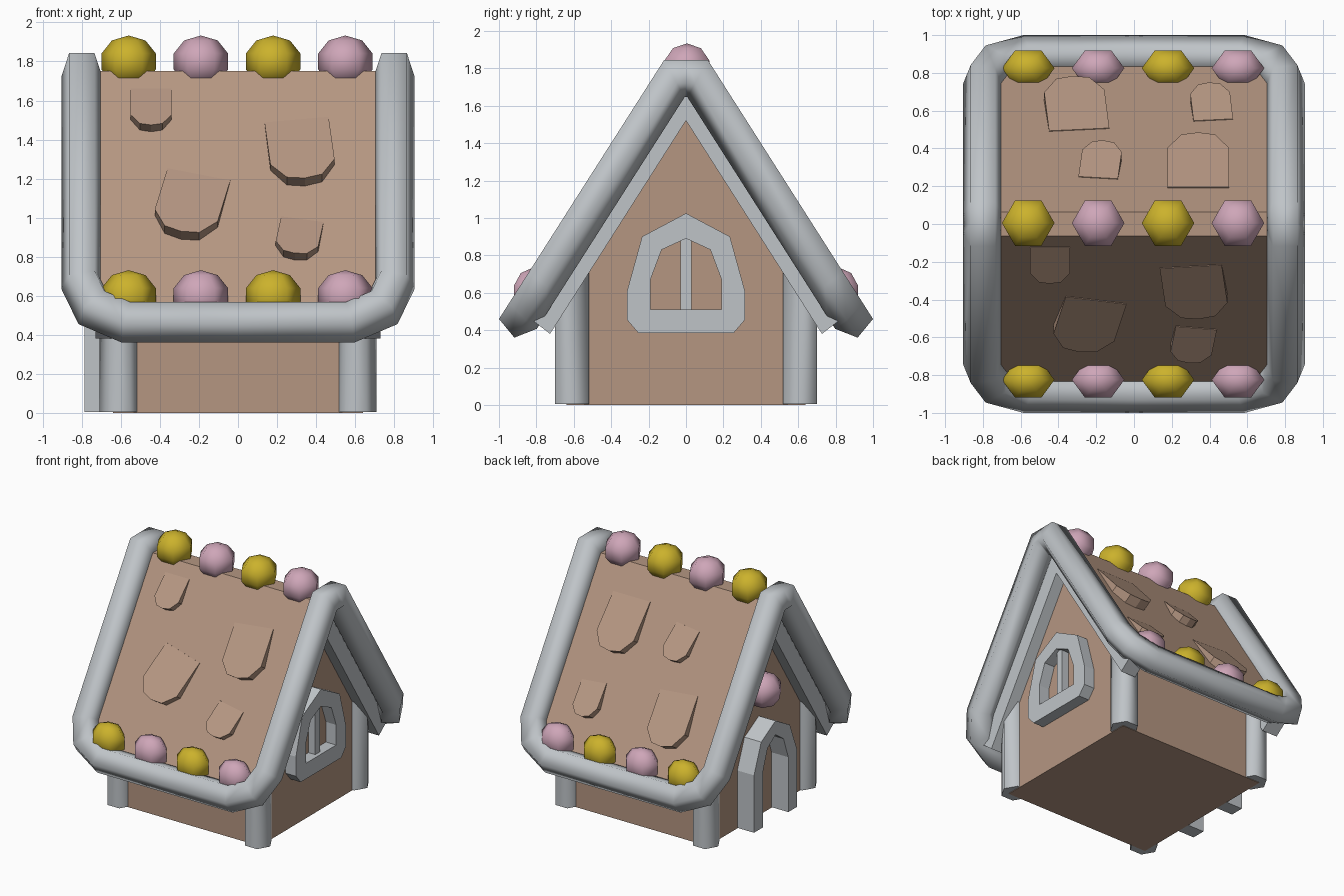
import bpy, bmesh, math
from mathutils import Vector, Matrix

cube = bpy.data.objects.get("Cube")
if cube:
    bpy.data.objects.remove(cube)


def material(name, rgb):
    m = bpy.data.materials.new(name)
    m.use_nodes = True
    m.diffuse_color = (*rgb, 1)
    m.node_tree.nodes["Principled BSDF"].inputs["Base Color"].default_value = (*rgb, 1)
    return m


BISCUIT = material("biscuit", (0.46, 0.305, 0.222))
ICING = material("grey icing", (0.52, 0.55, 0.575))
YELLOW = material("yellow sweet", (0.60, 0.445, 0.025))
PINK = material("pink sweet", (0.62, 0.38, 0.48))

# Roof slope: height = RIDGE - SLOPE * |y|
SLOPE, RIDGE = 1.568, 1.85
DOWN = Vector((0, 1, -SLOPE)).normalized()      # down the back slope
OUT = Vector((0, SLOPE, 1)).normalized()        # out of the back slope
SIXTH = Matrix.Rotation(math.radians(30), 4, "Z")
WALL = .64


def finish(name, bm, mat, smooth=False):
    bmesh.ops.recalc_face_normals(bm, faces=bm.faces)
    mesh = bpy.data.meshes.new(name)
    bm.to_mesh(mesh)
    bm.free()
    mesh.materials.append(mat)
    mesh.polygons.foreach_set("use_smooth", [smooth] * len(mesh.polygons))
    ob = bpy.data.objects.new(name, mesh)
    bpy.context.collection.objects.link(ob)
    return ob


def both(half):
    """Mirror a half outline of (y, z) points, bottom to top."""
    return half + [(-y, z) for y, z in reversed(half) if y]


def prism(name, outline, x0, x1, mat):
    bm = bmesh.new()
    face = bm.faces.new([bm.verts.new((x0, y, z)) for y, z in outline])
    ext = bmesh.ops.extrude_face_region(bm, geom=[face])
    moved = [g for g in ext["geom"] if isinstance(g, bmesh.types.BMVert)]
    bmesh.ops.translate(bm, verts=moved, vec=(x1 - x0, 0, 0))
    return finish(name, bm, mat)


def band(name, outer, inner, x0, x1, mat, closed=False):
    """Extruded strip between two outlines with equal point counts."""
    outer, inner = both(outer), both(inner)
    bm = bmesh.new()
    rings = [[bm.verts.new(p) for p in ((x0, *o), (x1, *o), (x1, *i), (x0, *i))]
             for o, i in zip(outer, inner)]
    pairs = list(zip(rings, rings[1:]))
    if closed:
        pairs.append((rings[-1], rings[0]))
    else:
        bm.faces.new(rings[0])
        bm.faces.new(rings[-1])
    for a, b in pairs:
        for k in range(4):
            n = (k + 1) % 4
            bm.faces.new((a[k], a[n], b[n], b[k]))
    return finish(name, bm, mat)


def sweet(name, loc, mat, depth=1.1):
    bm = bmesh.new()
    bmesh.ops.create_uvsphere(bm, u_segments=6, v_segments=5, radius=0.133)
    shape = Matrix.Diagonal((1.1, depth, 1, 1))
    bmesh.ops.transform(bm, matrix=Matrix.Translation(loc) @ shape @ SIXTH, verts=bm.verts)
    return finish(name, bm, mat, True)


def tile(name, cx, z_top, z_foot, width, lean, side):
    """Wedge tile, flush at the top and raised at its rounded foot."""
    length = (z_top - z_foot) / -DOWN.z
    a = math.radians(lean)
    half = width / 2
    flip = Vector((1, side, 1))
    top = Vector((cx, (RIDGE - z_top) / SLOPE, z_top))
    bm = bmesh.new()
    low, high = [], []
    for u, v in ((-1, 0), (-1, .72), (-.55, .96), (0, 1), (.55, .96), (1, .72), (1, 0)):
        x, d = u * half, v * length
        p = top + Vector((x * math.cos(a) + d * math.sin(a), 0, 0))
        p += DOWN * (d * math.cos(a) - x * math.sin(a))
        low.append(bm.verts.new((p - OUT * 0.02) * flip))
        high.append(bm.verts.new((p + OUT * (0.004 + v * (0.04 + 0.1 * width))) * flip))
    bm.faces.new(low)
    bm.faces.new(high)
    for i in range(len(low)):
        j = (i + 1) % len(low)
        bm.faces.new((low[i], low[j], high[j], high[i]))
    return finish(name, bm, BISCUIT)


# House body and roof
prism("walls", both([(WALL, 0), (WALL, 1.74 - SLOPE * WALL), (0, 1.74)]), -WALL, WALL, BISCUIT)
roof = band("roof", [(.87, .486), (.064, 1.75)], [(.8, .446), (.02, 1.67)], -.72, .72, BISCUIT)
roof.data.polygons.foreach_set("use_smooth", [True] * len(roof.data.polygons))
roof.data.set_sharp_from_angle(angle=math.radians(35))
for side, word in ((1, "left"), (-1, "right")):
    band(word + "_gable_trim", [(.83, .46), (.064, 1.69)], [(.727, .38), (.002, 1.517)],
         side * .6, side * .73, ICING)

# Corner posts, cut off under the roof slope
for sx in (1, -1):
    for sy in (1, -1):
        bm = bmesh.new()
        bmesh.ops.create_cone(bm, cap_ends=True, segments=6, radius1=.105, radius2=.105,
                              depth=1, matrix=SIXTH)
        for v in bm.verts:
            v.co.x += sx * .605
            v.co.y += sy * .61
            v.co.z = .004 if v.co.z < 0 else 1.7 - SLOPE * abs(v.co.y)
        name = ("back" if sy > 0 else "front") + ("_left" if sx > 0 else "_right") + "_post"
        post = finish(name, bm, ICING, True)
        for p in post.data.polygons:
            p.use_smooth = abs(p.normal.z) < .3

# Icing rope round the roof: a five-sided sweep of one quarter, mirrored
path = [Vector((x, y, 1.862 - SLOPE * y)) for x, y in
        ((0, .89), (.57, .89), (.735, .845), (.8, .76), (.8, .068), (.8, 0))]
path[-1].z = path[-2].z
bm = bmesh.new()
ring = []
for k in range(5):
    a = math.radians(54 + 72 * k)
    ring.append(path[0] + .11 * (DOWN * math.cos(a) + OUT * math.sin(a)))
last = [bm.verts.new(p) for p in ring]
for i in range(1, len(path)):
    step = (path[i] - path[i - 1]).normalized()
    after = (path[i + 1] - path[i]).normalized() if i + 1 < len(path) else step
    plane = (step + after).normalized()
    ring = [p + step * ((path[i] - p).dot(plane) / step.dot(plane)) for p in ring]
    new = [bm.verts.new(p) for p in ring]
    for k in range(5):
        n = (k + 1) % 5
        bm.faces.new((last[k], last[n], new[n], new[k]))
    last = new
rope = finish("roof_icing_rope", bm, ICING, True)
mirror = rope.modifiers.new("Mirror", "MIRROR")
mirror.use_axis = (True, True, False)
# Make sure the open quarter faces outward
centre = (path[0] + path[1]) / 2
first = rope.data.polygons[0]
if first.normal.dot(first.center - centre) < 0:
    rope.data.flip_normals()

# Window on one gable, door arch and sweet on the other
band("window_frame", [(.255, .385), (.315, .455), (.315, .61), (.235, .9), (0, 1.025)],
     [(.19, .51), (.19, .55), (.19, .67), (.13, .83), (0, .89)], .6, .73, ICING, True)
prism("window_bar", both([(.03, .5), (.03, .89)]), .6, .7, ICING)
band("door_arch", [(.27, .004), (.27, .46), (.18, .69), (0, .79)],
     [(.16, .004), (.16, .44), (.1, .61), (0, .68)], -.6, -.787, ICING)
sweet("door_sweet", (-.68, 0, 1.01), PINK)

# Sweets along the ridge and both eaves
for i in range(4):
    x = -.56 + .37 * i
    mat = PINK if i % 2 else YELLOW
    sweet(f"ridge_sweet_{i + 1}", (x, .005, 1.8), mat)
    for side, word in ((-1, "front"), (1, "back")):
        sweet(f"{word}_eave_sweet_{i + 1}", (x, side * .825, .598), mat, .86)

# Roof tiles: centre x, top z, foot z, width, lean, side
for i, t in enumerate((
        (-.445, 1.66, 1.44, .21, 0, -1), (.3, 1.5, 1.16, .33, 6, -1),
        (-.2, 1.22, .88, .33, -13, -1), (.33, .99, .78, .22, -9, -1),
        (-.29, 1.07, .72, .32, -5, 1), (.42, .99, .76, .21, -5, 1),
        (-.19, 1.47, 1.24, .21, 6, 1), (.34, 1.55, 1.19, .325, 0, 1))):
    tile(f"roof_tile_{i + 1}", *t)
